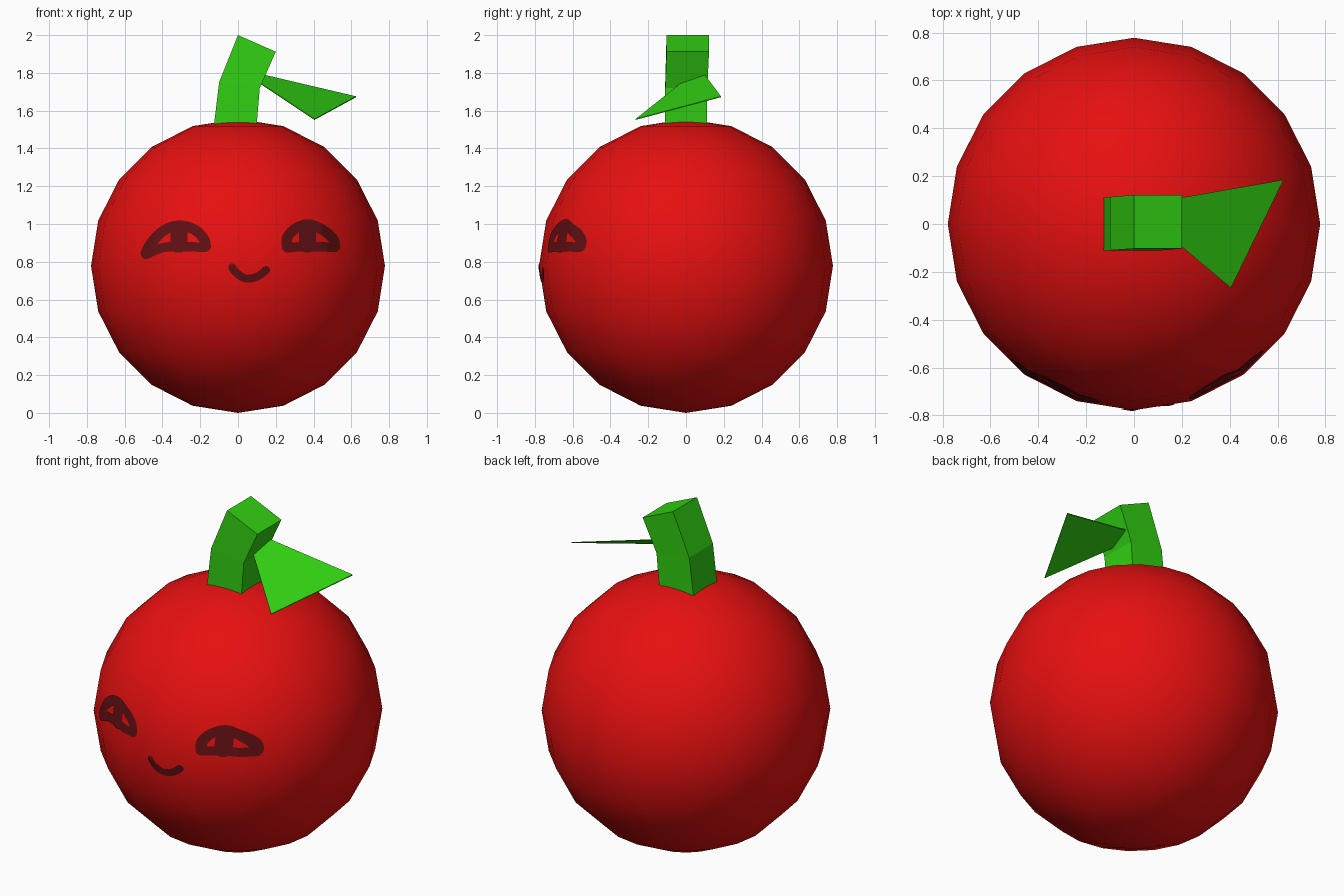
import bpy, bmesh
from mathutils import Vector
from mathutils.bvhtree import BVHTree
from mathutils.geometry import interpolate_bezier

if "Cube" in bpy.data.objects:
    bpy.data.objects.remove(bpy.data.objects["Cube"])


def material(name, rgb):
    m = bpy.data.materials.new(name)
    m.diffuse_color = (*rgb, 1)
    m.use_nodes = True
    m.node_tree.nodes["Principled BSDF"].inputs["Base Color"].default_value = m.diffuse_color
    return m


RED = material("apple red", (0.8, 0.005, 0.005))
GREEN = material("leaf green", (0.03, 0.63, 0.006))
DARK = material("dark red", (0.12, 0.005, 0.006))


def add_object(name, bm, mat):
    me = bpy.data.meshes.new(name)
    bm.to_mesh(me)
    me.materials.append(mat)
    ob = bpy.data.objects.new(name, me)
    bpy.context.collection.objects.link(ob)
    return ob


# Round body, smooth shaded
bm = bmesh.new()
bmesh.ops.create_uvsphere(bm, u_segments=20, v_segments=10, radius=0.778)
bmesh.ops.translate(bm, verts=bm.verts, vec=(0, 0, 0.778))
for f in bm.faces:
    f.smooth = True
body_tree = BVHTree.FromBMesh(bm)
add_object("body", bm, RED)
bm.free()

# Bent square stem: left and right corner (x, z) and back/front y per level
levels = [((-0.13, 1.50), (0.097, 1.50), -0.11, 0.11),
          ((-0.10, 1.75), (0.115, 1.72), -0.11, 0.113),
          ((0.0, 2.0), (0.20, 1.912), -0.103, 0.122)]
bm = bmesh.new()
rings = []
for (lx, lz), (rx, rz), y0, y1 in levels:
    rings.append([bm.verts.new(p) for p in
                  ((lx, y0, lz), (rx, y0, rz), (rx, y1, rz), (lx, y1, lz))])
for a, b in zip(rings, rings[1:]):
    for i in range(4):
        j = (i + 1) % 4
        bm.faces.new((a[i], a[j], b[j], b[i]))
bm.faces.new(rings[0][::-1])
bm.faces.new(rings[-1])
bmesh.ops.recalc_face_normals(bm, faces=bm.faces)
add_object("stem", bm, GREEN)
bm.free()

# Thin flat leaf
bm = bmesh.new()
corners = [(0.11, -0.02, 1.752), (0.405, -0.267, 1.556),
           (0.625, 0.185, 1.676), (0.14, 0.10, 1.79)]
top = [bm.verts.new(p) for p in corners]
low = [bm.verts.new(Vector(p) - Vector((0, 0, 0.005))) for p in corners]
bm.faces.new(top)
bm.faces.new(low[::-1])
for i in range(4):
    j = (i + 1) % 4
    bm.faces.new((low[i], low[j], top[j], top[i]))
bmesh.ops.recalc_face_normals(bm, faces=bm.faces)
add_object("leaf", bm, GREEN)
bm.free()


def smooth_path(pts, n=6):
    """Rounded path through (x, z) points."""
    p = [Vector((x, z, 0)) for x, z in pts]
    t = [(p[min(i + 1, len(p) - 1)] - p[max(i - 1, 0)]) / 6 for i in range(len(p))]
    out = []
    for i in range(len(p) - 1):
        out += interpolate_bezier(p[i], p[i] + t[i], p[i + 1] - t[i + 1], p[i + 1], n + 1)[:-1]
    return out + [p[-1]]


def stroke(bm, pts, width, cols=6):
    """Painted line laid on the front of the body, with rounded ends."""
    path = smooth_path(pts)
    d0, d1 = (path[0] - path[1]).normalized(), (path[-1] - path[-2]).normalized()
    r = width / 2
    caps = ((0.95, 0.31), (0.7, 0.71), (0.35, 0.94))
    samples = [(path[0] + d0 * r * a, b) for a, b in caps]
    samples += [(p, 1) for p in path]
    samples += [(path[-1] + d1 * r * a, b) for a, b in caps[::-1]]
    rows = []
    for i, (p, w) in enumerate(samples):
        d = samples[min(i + 1, len(samples) - 1)][0] - samples[max(i - 1, 0)][0]
        side = Vector((-d.y, d.x, 0)).normalized() * r * w
        row = []
        for c in range(cols + 1):
            q = p + side * (2 * c / cols - 1)
            hit, normal, _, _ = body_tree.ray_cast(Vector((q.x, -3, q.y)), Vector((0, 1, 0)))
            row.append(bm.verts.new(hit + normal * 0.005))
        rows.append(row)
    for a, b in zip(rows, rows[1:]):
        for c in range(cols):
            f = bm.faces.new((a[c], a[c + 1], b[c + 1], b[c]))
            f.normal_update()
            if f.normal.y > 0:
                f.normal_flip()


# Face details: (points, width) for upper lid, lower lid and pupil
features = {
    "left_eye": [([(-0.485, 0.845), (-0.455, 0.90), (-0.39, 0.965), (-0.31, 0.99),
                   (-0.23, 0.97), (-0.18, 0.92), (-0.17, 0.88)], 0.055),
                 ([(-0.485, 0.838), (-0.40, 0.873), (-0.30, 0.88), (-0.175, 0.875)], 0.05),
                 ([(-0.31, 0.97), (-0.31, 0.89)], 0.09)],
    "right_eye": [([(0.26, 0.875), (0.26, 0.93), (0.31, 0.98), (0.38, 0.995),
                    (0.45, 0.965), (0.50, 0.92), (0.51, 0.88)], 0.055),
                  ([(0.26, 0.873), (0.35, 0.88), (0.51, 0.876)], 0.05),
                  ([(0.365, 0.97), (0.365, 0.89)], 0.09)],
    "mouth": [([(-0.03, 0.77), (-0.008, 0.742), (0.04, 0.712),
                (0.10, 0.722), (0.148, 0.757)], 0.042)],
}
for name, strokes in features.items():
    bm = bmesh.new()
    for pts, width in strokes:
        stroke(bm, pts, width)
    add_object(name, bm, DARK)
    bm.free()
